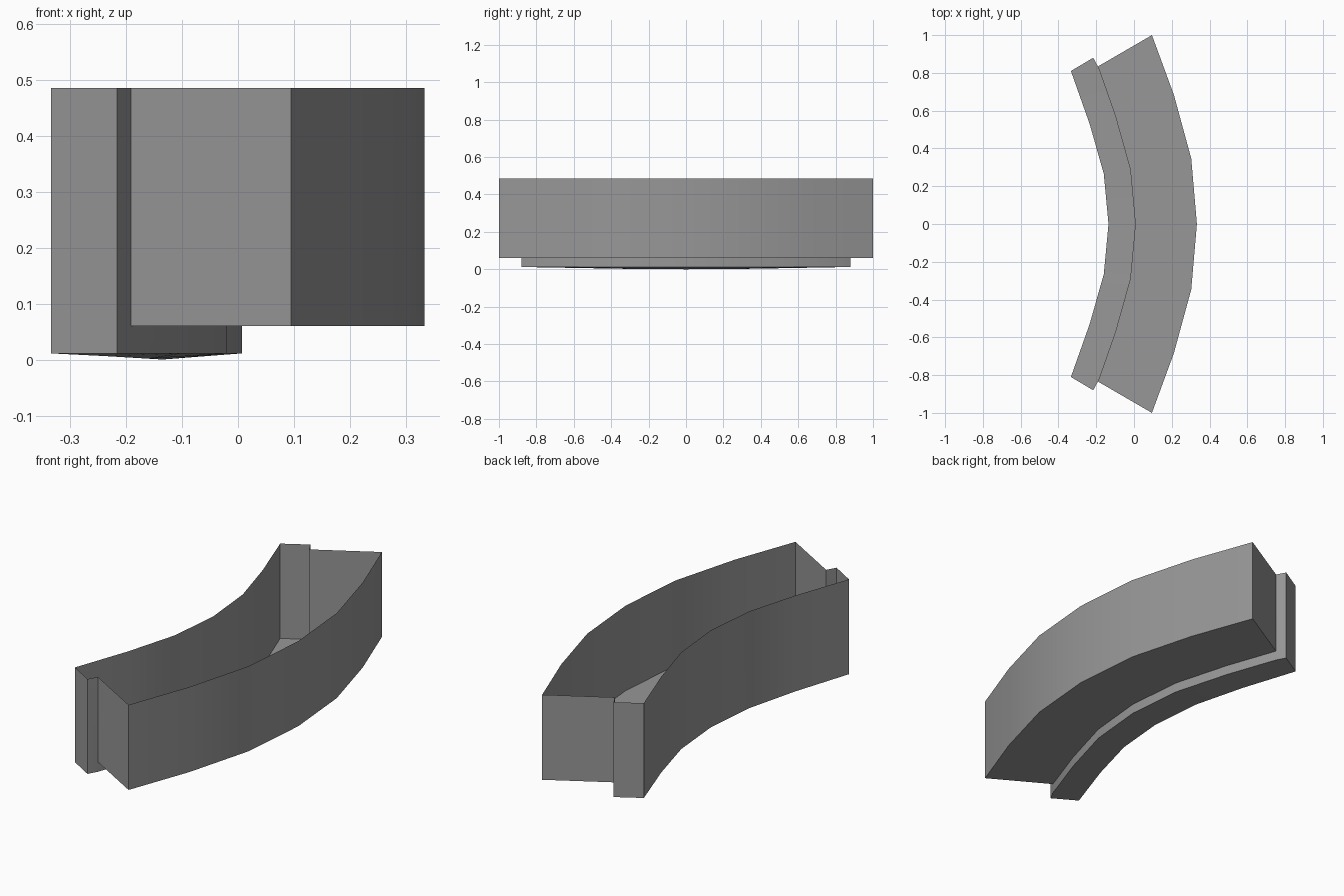
import bpy, bmesh

if "Cube" in bpy.data.objects:
    bpy.data.objects.remove(bpy.data.objects["Cube"])

TOP, STEP = 0.485, 0.06

# Half plan paths, from the middle (y = 0) to one end
inner = [(-0.135, 0), (-0.160, 0.266), (-0.235, 0.53), (-0.334, 0.81)]
lip = [(0.007, 0), (-0.020, 0.29), (-0.10, 0.575), (-0.191, 0.834), (-0.216, 0.88)]
outer = [(0.333, 0), (0.303, 0.347), (0.211, 0.684), (0.095, 1.0)]
inner_z = [0.0, 0.0015, 0.006, 0.011]

# Dark grey finish
grey = bpy.data.materials.new("dark_grey")
grey.diffuse_color = (0.31, 0.31, 0.31, 1)
grey.use_nodes = True
grey.node_tree.nodes["Principled BSDF"].inputs["Base Color"].default_value = grey.diffuse_color


def lift(path, z):
    zs = z if isinstance(z, list) else [z] * len(path)
    return [(x, y, h) for (x, y), h in zip(path, zs)]


def band(a, b):
    """Quads joining two rails of equal length."""
    return [[a[i], a[i + 1], b[i + 1], b[i]] for i in range(len(a) - 1)]


def build(name, faces):
    bm = bmesh.new()
    for f in faces:
        bm.faces.new([bm.verts.new(p) for p in f])
    bmesh.ops.remove_doubles(bm, verts=bm.verts, dist=1e-4)
    # mirror across y = 0
    geom = bm.verts[:] + bm.edges[:] + bm.faces[:]
    bmesh.ops.mirror(bm, geom=geom, axis='Y', merge_dist=1e-4)
    bmesh.ops.remove_doubles(bm, verts=bm.verts, dist=1e-4)
    bmesh.ops.recalc_face_normals(bm, faces=bm.faces)
    me = bpy.data.meshes.new(name)
    bm.to_mesh(me)
    bm.free()
    me.materials.append(grey)
    ob = bpy.data.objects.new(name, me)
    bpy.context.collection.objects.link(ob)
    bpy.ops.object.select_all(action='DESELECT')
    ob.select_set(True)
    bpy.context.view_layer.objects.active = ob
    bpy.ops.object.shade_smooth_by_angle(angle=0.5)
    return ob


# One open-topped sheet: inner wall, stepped floor, outer wall and end caps
in_low, in_top = lift(inner, inner_z), lift(inner, TOP)
lip_low, lip_mid, lip_top = lift(lip, 0.011), lift(lip, STEP), lift(lip, TOP)
out_low, out_top = lift(outer, STEP), lift(outer, TOP)

faces = band(in_low, in_top)                            # inner wall
faces += band(in_low[:3], lip_low[:3])                  # low floor
faces.append([in_low[2], in_low[3], lip_low[4], lip_low[3], lip_low[2]])
faces += band(lip_low[:4], lip_mid[:4])                 # step under the trough
faces += band(lip_mid[:4], out_low)                     # main floor
faces += band(out_low, out_top)                         # outer wall
faces.append([in_low[3], lip_low[4], lip_top[4], in_top[3]])             # strip end
faces.append([lip_low[3], lip_low[4], lip_top[4], lip_top[3], lip_mid[3]])  # notch
faces.append([lip_mid[3], out_low[3], out_top[3], lip_top[3]])           # main end
build("curved_trough", faces)
